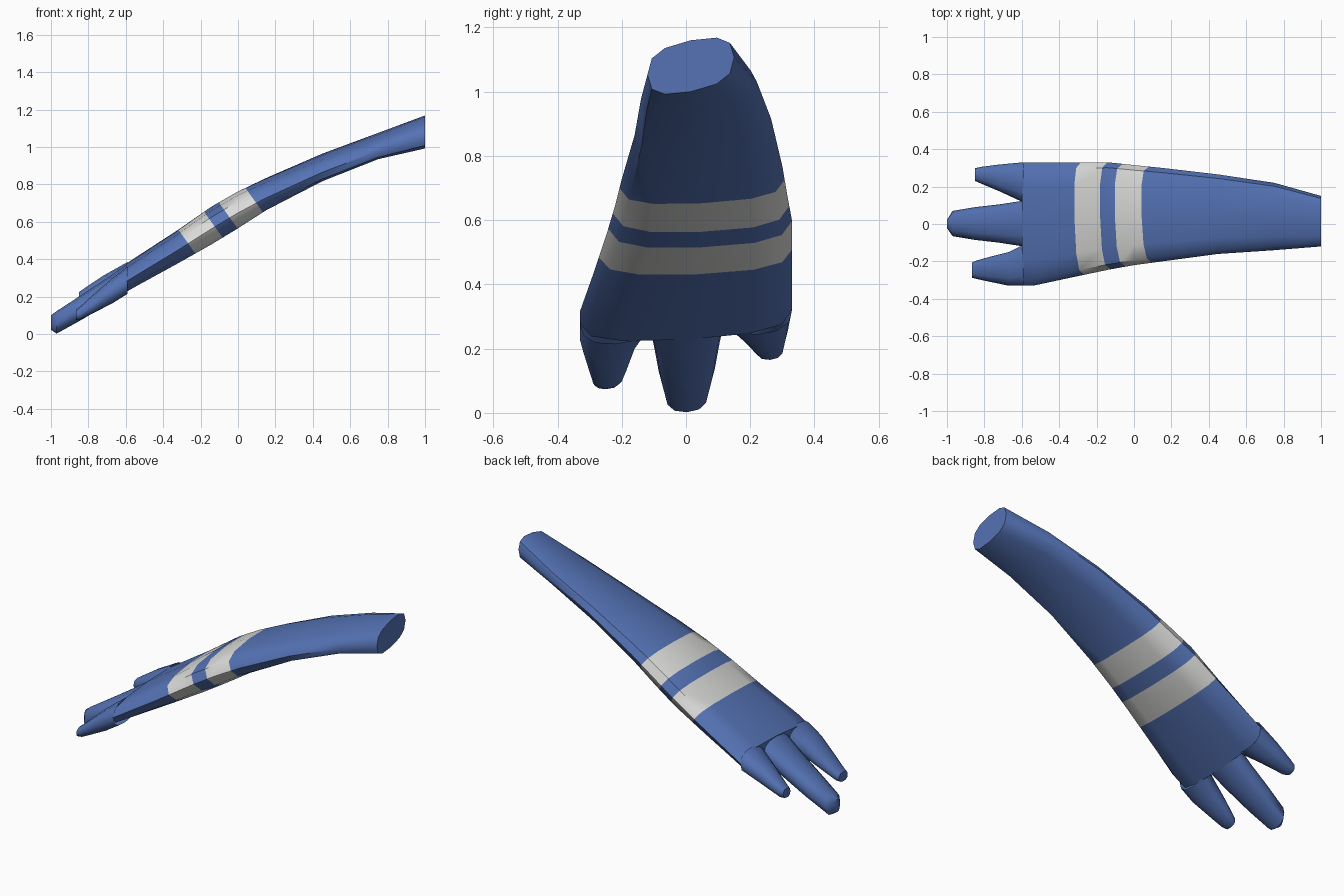
import bpy, bmesh, math
from mathutils import Vector

if "Cube" in bpy.data.objects:
    bpy.data.objects.remove(bpy.data.objects["Cube"])


def material(name, rgb):
    m = bpy.data.materials.new(name)
    m.diffuse_color = (*rgb, 1)
    m.use_nodes = True
    m.node_tree.nodes["Principled BSDF"].inputs["Base Color"].default_value = m.diffuse_color
    return m


BLUE = material("blue", (0.09, 0.17, 0.46))
WHITE = material("white", (0.70, 0.70, 0.69))
SIDES = 12


def section(x, y0, y1, z0, z1, tilt, power):
    """Rounded cross-section in the plane x = const, sheared by tilt."""
    pts = []
    for i in range(SIDES):
        a = 2 * math.pi * i / SIDES
        c, s = math.cos(a), math.sin(a)
        dy = math.copysign(abs(c) ** (2 / power), c) * (y1 - y0) / 2
        dz = math.copysign(abs(s) ** (2 / power), s) * (z1 - z0) / 2
        pts.append((x, (y0 + y1) / 2 + dy, (z0 + z1) / 2 + dz + tilt * dy))
    return pts


def loft(name, stations, power, cap_start=True, planes=()):
    """Skin the stations; planes are (offsets, normal) stripe cuts."""
    bm = bmesh.new()
    rings = [[bm.verts.new(p) for p in section(*s, power)] for s in stations]
    for a, b in zip(rings, rings[1:]):
        for i in range(SIDES):
            j = (i + 1) % SIDES
            bm.faces.new((a[i], a[j], b[j], b[i]))
    if cap_start:
        bm.faces.new(rings[0])
    bm.faces.new(rings[-1])
    bmesh.ops.recalc_face_normals(bm, faces=bm.faces)
    if not cap_start:
        # open root: make sure the skin points outwards
        tip = max(bm.faces, key=lambda f: -f.calc_center_median().x)
        if tip.normal.x > 0:
            bmesh.ops.reverse_faces(bm, faces=bm.faces)
    if planes:
        n = Vector((0.81, 0, 0.58))
        for u in planes:
            bmesh.ops.bisect_plane(bm, geom=bm.verts[:] + bm.edges[:] + bm.faces[:],
                                   plane_co=n * u / n.length_squared, plane_no=n)
        for f in bm.faces:
            u = n.dot(f.calc_center_median())
            f.material_index = int(planes[0] < u < planes[1] or planes[2] < u < planes[3])
    me = bpy.data.meshes.new(name)
    bm.to_mesh(me)
    bm.free()
    me.materials.append(BLUE)
    me.materials.append(WHITE)
    ob = bpy.data.objects.new(name, me)
    bpy.context.collection.objects.link(ob)
    bpy.context.view_layer.objects.active = ob
    for o in bpy.context.selected_objects:
        o.select_set(False)
    ob.select_set(True)
    bpy.ops.object.shade_smooth_by_angle(angle=math.radians(45))
    return ob


# Arm from the cut end down to the palm: x, y range, z range, tilt
loft("arm", [
    (1.00, -0.12, 0.15, 1.000, 1.160, 0.20),
    (0.75, -0.14, 0.22, 0.945, 1.065, 0.15),
    (0.45, -0.16, 0.265, 0.825, 0.955, 0.12),
    (0.15, -0.20, 0.30, 0.665, 0.830, 0.08),
    (0.00, -0.22, 0.315, 0.565, 0.762, 0.06),
    (-0.14, -0.245, 0.33, 0.480, 0.682, 0.06),
    (-0.33, -0.285, 0.33, 0.375, 0.548, 0.06),
    (-0.54, -0.33, 0.33, 0.262, 0.410, 0.06),
    (-0.60, -0.33, 0.33, 0.228, 0.370, 0.06),
], 2.7, planes=(0.065, 0.232, 0.325, 0.485))

# Three fingers, each starting just inside the palm
loft("middle_finger", [
    (-0.59, -0.12, 0.125, 0.235, 0.375, 0.05),
    (-0.72, -0.10, 0.105, 0.145, 0.285, 0.05),
    (-0.85, -0.085, 0.09, 0.068, 0.200, 0.05),
    (-0.97, -0.065, 0.07, 0.002, 0.122, 0.05),
    (-1.00, -0.022, 0.022, 0.022, 0.100, 0.05),
], 2.4, cap_start=False)
loft("rear_finger", [
    (-0.59, 0.115, 0.33, 0.245, 0.385, 0.06),
    (-0.72, 0.175, 0.318, 0.200, 0.312, 0.06),
    (-0.82, 0.217, 0.305, 0.165, 0.245, 0.06),
    (-0.85, 0.23, 0.298, 0.168, 0.224, 0.06),
], 2.4, cap_start=False)
loft("front_finger", [
    (-0.59, -0.33, -0.11, 0.215, 0.360, 0.06),
    (-0.67, -0.33, -0.15, 0.165, 0.300, 0.06),
    (-0.78, -0.307, -0.178, 0.108, 0.205, 0.06),
    (-0.84, -0.294, -0.195, 0.078, 0.150, 0.06),
    (-0.865, -0.288, -0.205, 0.074, 0.130, 0.06),
], 2.4, cap_start=False)
